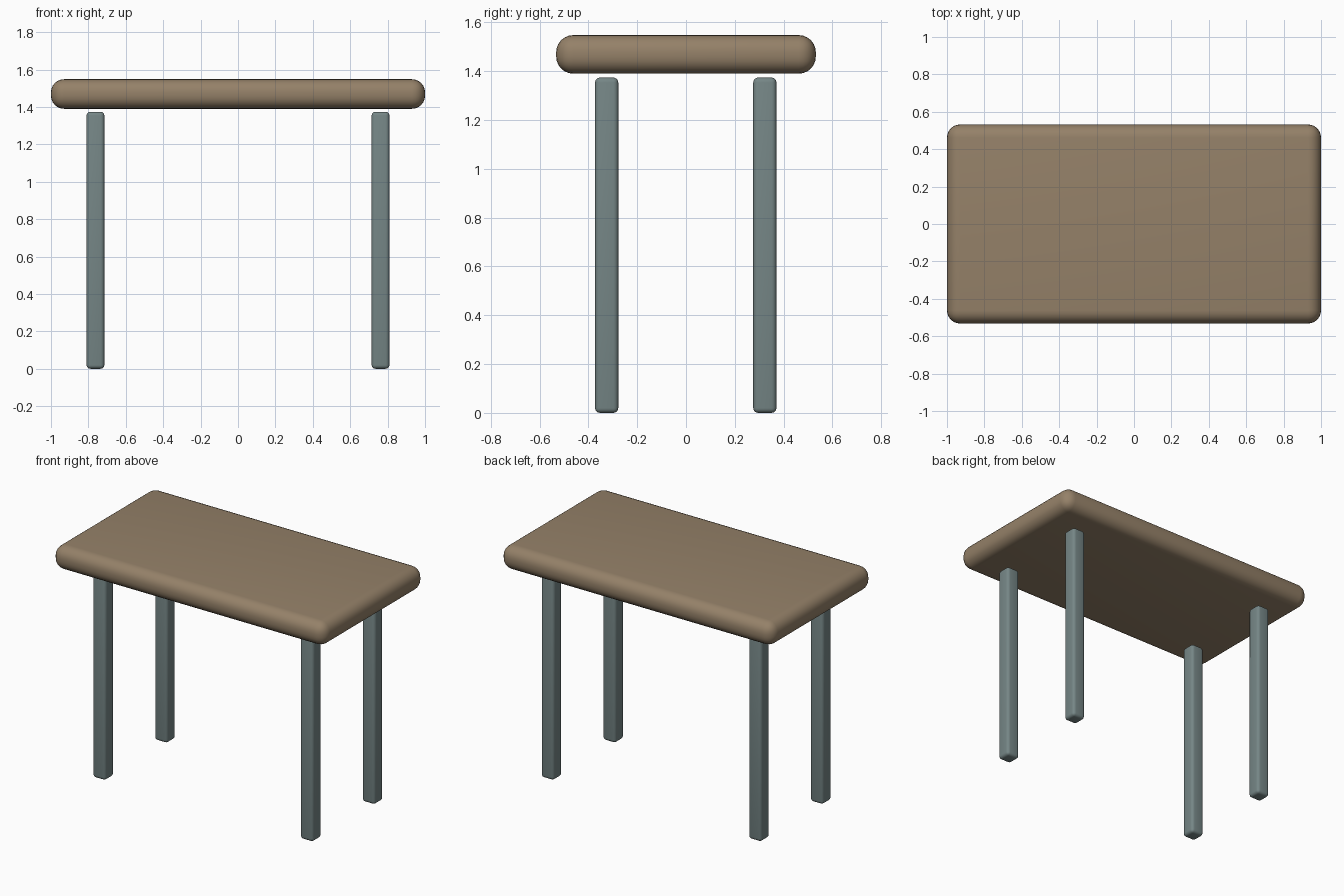
import bpy

if "Cube" in bpy.data.objects:
    bpy.data.objects.remove(bpy.data.objects["Cube"])


def rounded_box(name, center, size, radius, segments, material):
    bpy.ops.mesh.primitive_cube_add(size=1, location=center)
    obj = bpy.context.object
    obj.name = name
    obj.scale = size
    bpy.ops.object.transform_apply(location=False, rotation=False, scale=True)
    bevel = obj.modifiers.new("Rounded edges", 'BEVEL')
    bevel.width = radius
    bevel.segments = segments
    bpy.ops.object.modifier_apply(modifier=bevel.name)
    bpy.ops.object.shade_smooth_by_angle()
    obj.data.materials.append(material)
    return obj


def color(name, rgb):
    mat = bpy.data.materials.new(name)
    mat.diffuse_color = (*rgb, 1)
    mat.use_nodes = True
    mat.node_tree.nodes["Principled BSDF"].inputs["Base Color"].default_value = mat.diffuse_color
    return mat


wood = color("wood", (0.30, 0.22, 0.14))
metal = color("painted_leg", (0.18, 0.24, 0.24))

# Thick slab with generously rounded edges
rounded_box("table_top", (0, 0, 1.469), (2, 1.064, 0.158), 0.07, 6, wood)

# Four square legs, stopping just below the slab
LEG_HEIGHT = 1.374
for side, x in (("left", -0.762), ("right", 0.762)):
    for end, y in (("front", -0.325), ("back", 0.323)):
        rounded_box(f"{end}_{side}_leg", (x, y, LEG_HEIGHT / 2),
                    (0.095, 0.095, LEG_HEIGHT), 0.02, 4, metal)
